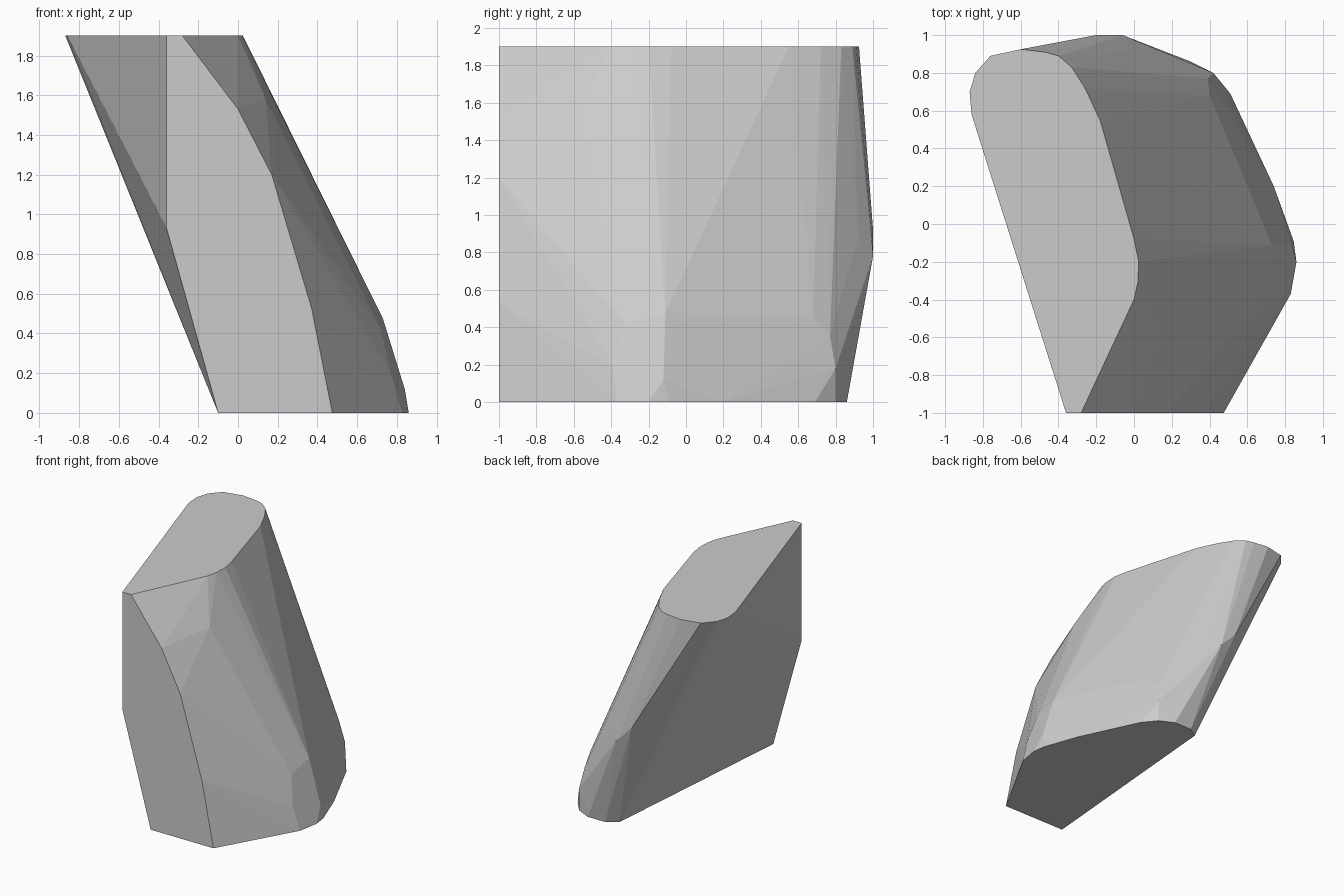
import bpy, bmesh, math

if "Cube" in bpy.data.objects:
    bpy.data.objects.remove(bpy.data.objects["Cube"])

# Stone material
stone = bpy.data.materials.new("stone_grey")
stone.diffuse_color = (0.6, 0.6, 0.6, 1.0)
stone.use_nodes = True
stone.node_tree.nodes["Principled BSDF"].inputs["Base Color"].default_value = stone.diffuse_color

TOP = 1.9

# Outlines of the flat cuts
top_cut = [(-.36, -1), (-.28, -1), (0, -.4), (.02, -.31), (.025, -.2), (0, -.08),
           (-.18, .55), (-.26, .72), (-.33, .83), (-.4, .89), (-.47, .91),
           (-.6, .925), (-.76, .89), (-.84, .8), (-.87, .7), (-.86, .58)]
base_cut = [(-.1, -1), (.475, -1), (.83, -.37), (.86, -.2), (.845, -.09), (.74, .2),
            (.51, .69), (.42, .8), (.3, .86), (.14, .86), (.05, .8)]
front_cut = [(0, 1.53), (.17, 1.2), (.37, .53), (-.36, .93)]

# Worn corners between the cuts
corners = [(.14, -.57, 1.58), (.775, -.39, .19), (.72, -.33, .42), (.73, -.11, .475),
           (.84, -.12, .12), (.48, .64, .22), (.42, .8, .18), (.39, .77, .35),
           (.4, .68, .45), (0, .92, .88), (-.2, 1, .92), (-.06, 1, .78)]

points = [(x, y, TOP) for x, y in top_cut]
points += [(x, y, 0) for x, y in base_cut]
points += [(x, -1, z) for x, z in front_cut]
points += corners

# Leaning rock as one faceted hull
bm = bmesh.new()
for p in points:
    bm.verts.new(p)
hull = bmesh.ops.convex_hull(bm, input=bm.verts[:])
loose = [v for v in bm.verts if not v.link_faces]
bmesh.ops.delete(bm, geom=loose, context='VERTS')
bmesh.ops.dissolve_limit(bm, angle_limit=math.radians(0.5),
                         verts=bm.verts[:], edges=bm.edges[:])
bmesh.ops.recalc_face_normals(bm, faces=bm.faces[:])

mesh = bpy.data.meshes.new("leaning_rock")
bm.to_mesh(mesh)
bm.free()
mesh.materials.append(stone)
rock = bpy.data.objects.new("leaning_rock", mesh)
bpy.context.collection.objects.link(rock)
